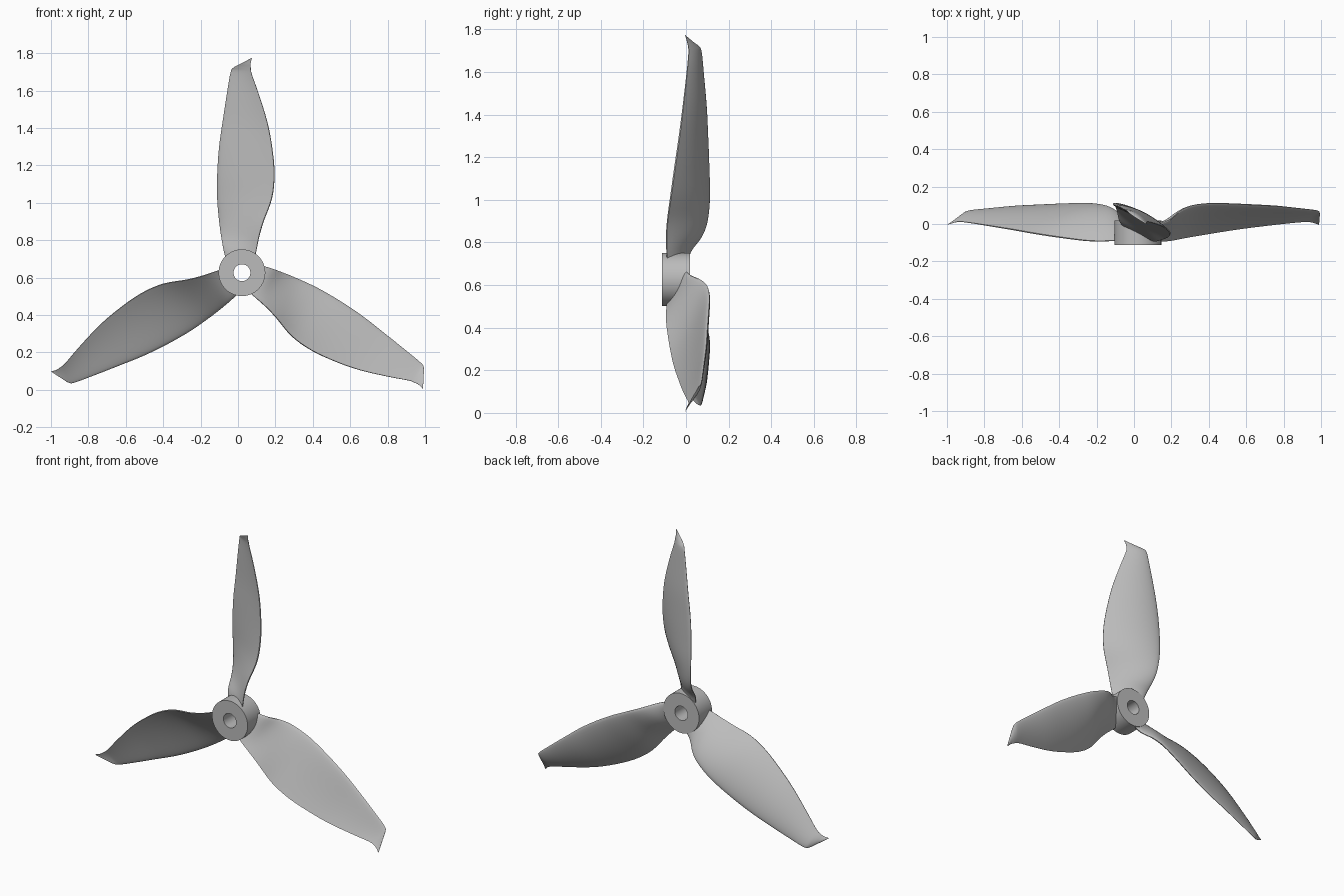
import bpy
import bmesh
import math
from mathutils import Vector, Matrix

cube = bpy.data.objects.get("Cube")
if cube:
    bpy.data.objects.remove(cube)

HUB = Vector((0.021, 0, 0.626))

plastic = bpy.data.materials.new("grey_plastic")
plastic.use_nodes = True
grey = (0.5, 0.5, 0.5, 1)
plastic.diffuse_color = grey
plastic.node_tree.nodes["Principled BSDF"].inputs["Base Color"].default_value = grey


def finish(name, bm):
    bmesh.ops.recalc_face_normals(bm, faces=bm.faces)
    mesh = bpy.data.meshes.new(name)
    bm.to_mesh(mesh)
    bm.free()
    mesh.materials.append(plastic)
    obj = bpy.data.objects.new(name, mesh)
    bpy.context.collection.objects.link(obj)
    bpy.ops.object.select_all(action='DESELECT')
    obj.select_set(True)
    bpy.context.view_layer.objects.active = obj
    bpy.ops.object.shade_smooth_by_angle(angle=math.radians(40))
    return obj


def catmull(points, i, t):
    a, b, c, d = (points[min(max(i + k, 0), len(points) - 1)] for k in (-1, 0, 1, 2))
    return 0.5 * (2 * b + (c - a) * t + (2 * a - 5 * b + 4 * c - d) * t ** 2
                  + (3 * b - a - 3 * c + d) * t ** 3)


# Hub: a rectangular profile spun into a ring
def make_hub(outer=0.125, inner=0.045, front=-0.112, back=0.018, segments=64):
    bm = bmesh.new()
    profile = [(inner, front), (outer, front), (outer, back), (inner, back)]
    verts = [bm.verts.new((r, y, 0)) for r, y in profile]
    edges = [bm.edges.new((verts[k - 1], verts[k])) for k in range(4)]
    bmesh.ops.spin(bm, geom=verts + edges, cent=(0, 0, 0), axis=(0, 1, 0),
                   angle=math.tau, steps=segments, use_merge=True)
    bmesh.ops.remove_doubles(bm, verts=bm.verts, dist=0.0001)
    bmesh.ops.translate(bm, verts=bm.verts, vec=HUB)
    finish("hub", bm)


# Blade edges from root to tip, relative to the hub centre
LEADING = [Vector(p) for p in (
    (-.085, .0, .065), (-.1, .02, .13), (-.112, .072, .2), (-.122, .1, .275),
    (-.132, .11, .39), (-.132, .106, .53), (-.122, .1, .675), (-.103, .094, .81),
    (-.08, .082, .96), (-.061, .072, 1.07), (-.046, .058, 1.096),
    (-.012, .034, 1.115), (.046, -.002, 1.145))]
TRAILING = [Vector(p) for p in (
    (.065, -.085, .065), (.078, -.09, .125), (.092, -.092, .195), (.115, -.087, .275),
    (.16, -.07, .4), (.173, -.052, .53), (.16, -.031, .675), (.134, -.014, .81),
    (.088, .003, .96), (.053, .012, 1.06), (.047, .01, 1.095),
    (.046, .004, 1.12), (.054, -.005, 1.148))]


# Cambered airfoil loop between a leading and a trailing point
def airfoil(lead, trail, steps=14):
    chord = trail - lead
    normal = Vector((-chord.y, chord.x, 0)).normalized()
    size = chord.length
    thick = 0.1 * size + 0.02 * max(0, 1 - lead.z / 0.3)
    upper, lower = [], []
    for k in range(steps + 1):
        s = (k / steps) ** 1.6
        middle = lead + chord * s + normal * (0.2 * size * s * (1 - s))
        half = 1.3 * thick * math.sqrt(s) * (1 - s) + 0.01 * size * s
        upper.append(middle + normal * half)
        lower.append(middle - normal * half)
    return upper + lower[:0:-1]


def make_blade(name, angle, substeps=4):
    bm = bmesh.new()
    last = len(LEADING) - 1
    rings = []
    for n in range(last * substeps + 1):
        i = min(n // substeps, last - 1)
        t = n / substeps - i
        loop = airfoil(catmull(LEADING, i, t), catmull(TRAILING, i, t))
        rings.append([bm.verts.new(p) for p in loop])
    for a, b in zip(rings, rings[1:]):
        for k in range(len(a)):
            bm.faces.new((a[k - 1], a[k], b[k], b[k - 1]))
    bm.faces.new(rings[0])
    bm.faces.new(rings[-1])
    bm.transform(Matrix.Translation(HUB) @ Matrix.Rotation(angle, 4, 'Y'))
    finish(name, bm)


make_hub()
for k, name in enumerate(("top_blade", "left_blade", "right_blade")):
    make_blade(name, k * math.tau / 3)
